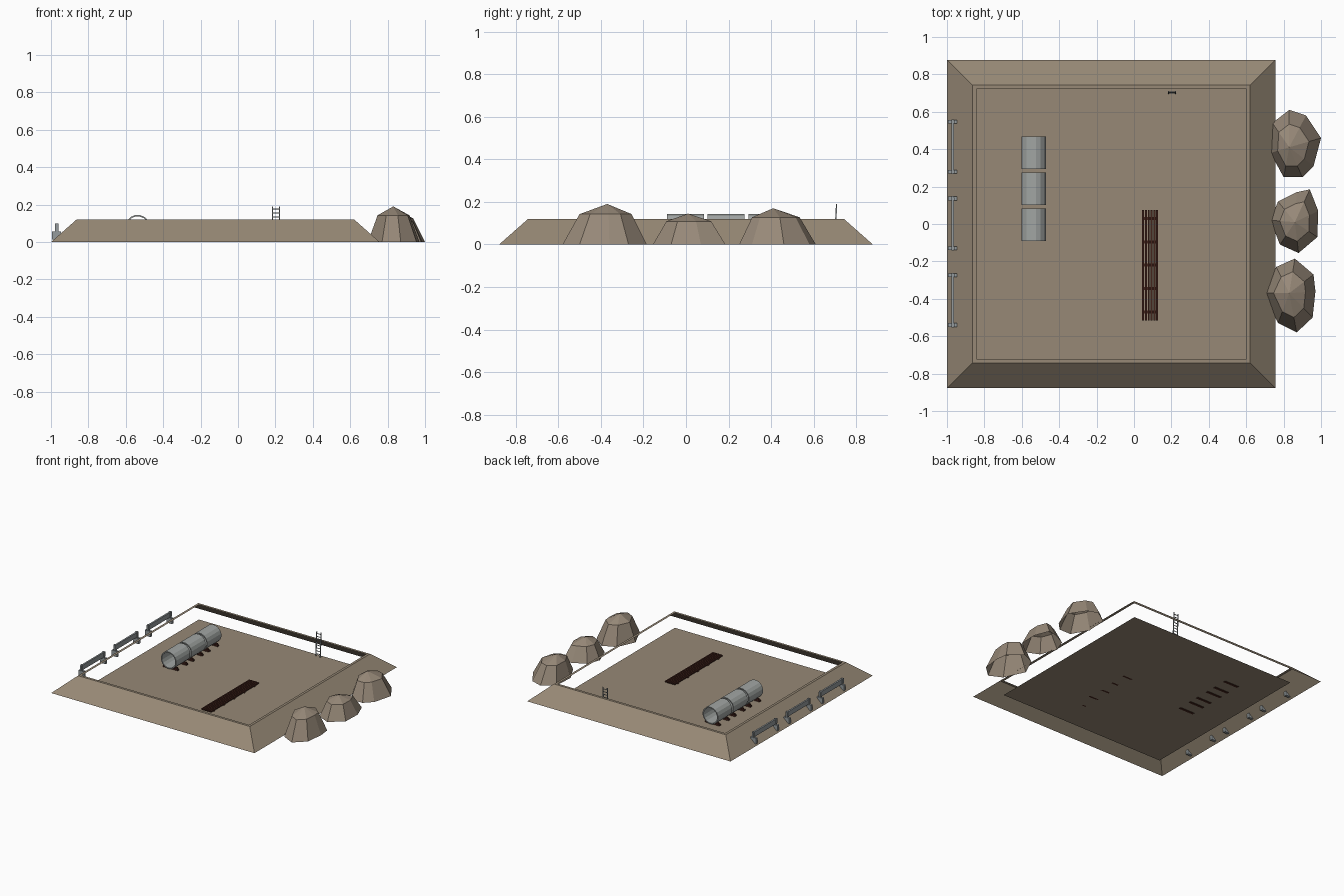
import bpy, bmesh, math
from mathutils import Vector, Matrix

cube = bpy.data.objects.get("Cube")
if cube:
    bpy.data.objects.remove(cube, do_unlink=True)


def material(name, r, g, b):
    m = bpy.data.materials.new(name)
    m.use_nodes = True
    m.diffuse_color = (r, g, b, 1)
    m.node_tree.nodes["Principled BSDF"].inputs["Base Color"].default_value = (r, g, b, 1)
    return m


EARTH = material("earth brown", .31, .25, .18)
SOIL = material("loose soil", .31, .25, .19)
CONCRETE = material("concrete grey", .36, .38, .37)
METAL = material("barrier grey", .30, .33, .34)
WOOD = material("dark wood", .06, .018, .012)


def finish(name, bm, mat):
    me = bpy.data.meshes.new(name)
    bm.to_mesh(me)
    bm.free()
    me.materials.append(mat)
    ob = bpy.data.objects.new(name, me)
    bpy.context.collection.objects.link(ob)
    return ob


def box(bm, lo, hi):
    lo, hi = Vector(lo), Vector(hi)
    size = hi - lo
    mat = Matrix.Translation((lo + hi) / 2) @ Matrix.Diagonal((*size, 1))
    bmesh.ops.create_cube(bm, size=1, matrix=mat)


def bridge(bm, a, b):
    n = len(a)
    for i in range(n):
        j = (i + 1) % n
        bm.faces.new((a[i], a[j], b[j], b[i]))


CX = -.121  # centre of the pit


def square(bm, half, z):
    corners = ((-1, -1), (1, -1), (1, 1), (-1, 1))
    return [bm.verts.new((CX + half * x, half * y, z)) for x, y in corners]


# Open embankment: sloping sides and a narrow flat rim
bm = bmesh.new()
loops = [square(bm, h, z) for h, z in ((.878, 0), (.742, .12), (.722, .12))]
bridge(bm, loops[0], loops[1])
bridge(bm, loops[1], loops[2])
finish("embankment", bm, EARTH)

# Pit floor
bm = bmesh.new()
bm.faces.new(square(bm, .724, .003))
finish("pit_floor", bm, EARTH)


# Faceted soil heaps, open underneath
def heap(name, apex, outline):
    bm = bmesh.new()
    ax, ay, az = apex
    rings = []
    for scale, z in ((1, 0), (.62, .75 * az)):
        rings.append([bm.verts.new((ax + (x - ax) * scale, ay + (y - ay) * scale, z))
                      for x, y in outline])
    bridge(bm, *rings)
    top = bm.verts.new(apex)
    n = len(outline)
    for i in range(n):
        bm.faces.new((rings[1][i], rings[1][(i + 1) % n], top))
    bmesh.ops.recalc_face_normals(bm, faces=bm.faces)
    if top.normal.z < 0 or sum(f.normal.z for f in bm.faces) < 0:
        bmesh.ops.reverse_faces(bm, faces=bm.faces)
    finish(name, bm, SOIL)


heap("back_soil_heap", (.83, .41, .17),
     ((.73, .38), (.8, .25), (.9, .25), (.96, .31), (1, .46), (.92, .58), (.83, .61), (.74, .54)))
heap("middle_soil_heap", (.86, .01, .145),
     ((.73, .02), (.78, -.11), (.88, -.155), (.98, -.07), (.985, .07), (.94, .185), (.87, .17), (.77, .12)))
heap("front_soil_heap", (.83, -.37, .19),
     ((.695, -.37), (.77, -.53), (.87, -.58), (.955, -.5), (.97, -.36), (.96, -.27), (.86, -.185), (.76, -.23)))

# Hollow pipe sections on wooden sleepers
PX, PZ, SIDES = -.537, .078, 16
for k, cy in enumerate((-.003, .188, .38)):
    bm = bmesh.new()
    rings = []
    for r, y in ((.067, -.087), (.067, .087), (.059, .087), (.059, -.087)):
        rings.append([bm.verts.new((PX + r * math.cos(math.tau * (i + .5) / SIDES), cy + y,
                                    PZ + r * math.sin(math.tau * (i + .5) / SIDES)))
                      for i in range(SIDES)])
    for i in range(4):
        bridge(bm, rings[i], rings[(i + 1) % 4])
    bmesh.ops.recalc_face_normals(bm, faces=bm.faces)
    finish(f"pipe_section_{k + 1}", bm, CONCRETE)

    bm = bmesh.new()
    for s in (-1, 1):
        y = cy + s * .055
        box(bm, (PX - .063, y - .01, 0), (PX + .063, y + .01, .014))
        for e in (-1, 1):  # wedges that stop the pipe rolling
            x = PX + e * .045
            box(bm, (x - .009, y - .007, .014), (x + .009, y + .007, .024))
    finish(f"pipe_sleepers_{k + 1}", bm, WOOD)

# Stack of long planks on cross bearers
bm = bmesh.new()
for i in range(6):
    x = .044 + i * .0148
    box(bm, (x, -.515, .011), (x + .0105, .075, .021))
for i in range(5):
    y = -.47 + i * .125
    box(bm, (.046, y - .008, .003), (.126, y + .008, .011))
finish("plank_stack", bm, WOOD)

# Barriers along the left bank
for k, cy in enumerate((-.407, .003, .413)):
    bm = bmesh.new()
    for s in (-1, 1):
        y = cy + s * .133
        box(bm, (-.994, y - .01, .012), (-.946, y + .01, .055))
        box(bm, (-.979, y - .007, .05), (-.96, y + .007, .1))
    box(bm, (-.976, cy - .146, .06), (-.963, cy + .146, .098))
    finish(f"barrier_{k + 1}", bm, METAL)

# Ladder leaning on the back wall
bm = bmesh.new()
for x in (.184, .222):
    box(bm, (x - .003, -.003, 0), (x + .003, .003, .188))
for i in range(8):
    z = .02 + i * .022
    box(bm, (.184, -.002, z - .002), (.222, .002, z + .002))
ladder = finish("ladder", bm, METAL)
ladder.location = (0, .698, .003)
ladder.rotation_euler.x = math.radians(-3)
